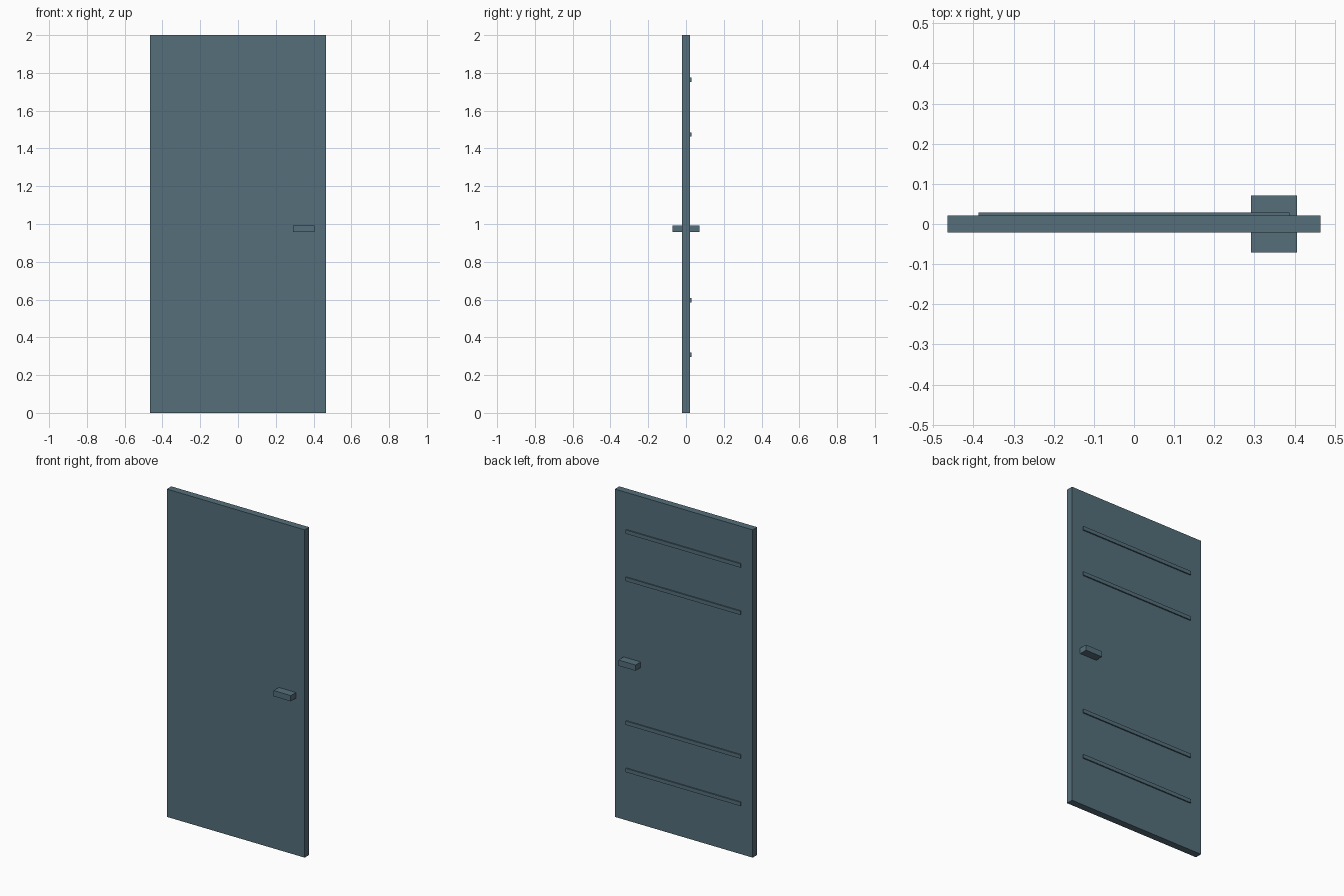
import bpy
import bmesh
from mathutils import Matrix, Vector

if "Cube" in bpy.data.objects:
    bpy.data.objects.remove(bpy.data.objects["Cube"])

paint = bpy.data.materials.new("slate_blue_grey")
paint.diffuse_color = (0.089, 0.156, 0.195, 1.0)
paint.use_nodes = True
paint.node_tree.nodes["Principled BSDF"].inputs["Base Color"].default_value = paint.diffuse_color


def box(name, low, high):
    """Axis-aligned box between two corners."""
    low, high = Vector(low), Vector(high)
    bm = bmesh.new()
    place = Matrix.Translation((low + high) / 2) @ Matrix.Diagonal((*(high - low), 1))
    bmesh.ops.create_cube(bm, size=1, matrix=place)
    mesh = bpy.data.meshes.new(name)
    bm.to_mesh(mesh)
    bm.free()
    mesh.materials.append(paint)
    obj = bpy.data.objects.new(name, mesh)
    bpy.context.collection.objects.link(obj)
    return obj


HALF = 0.0215  # half the door thickness

# Door slab
box("door_panel", (-0.465, -HALF, 0), (0.465, HALF, 2))

# Handle block on each face
box("front_handle", (0.291, -0.0715, 0.957), (0.406, -HALF, 0.992))
box("back_handle", (0.291, HALF, 0.957), (0.406, 0.0715, 0.992))

# Raised horizontal strips on the back face
for i, z in enumerate((0.308, 0.597, 1.474, 1.763)):
    box(f"back_strip_{i + 1}", (-0.387, HALF, z - 0.0115), (0.387, 0.029, z + 0.0115))
